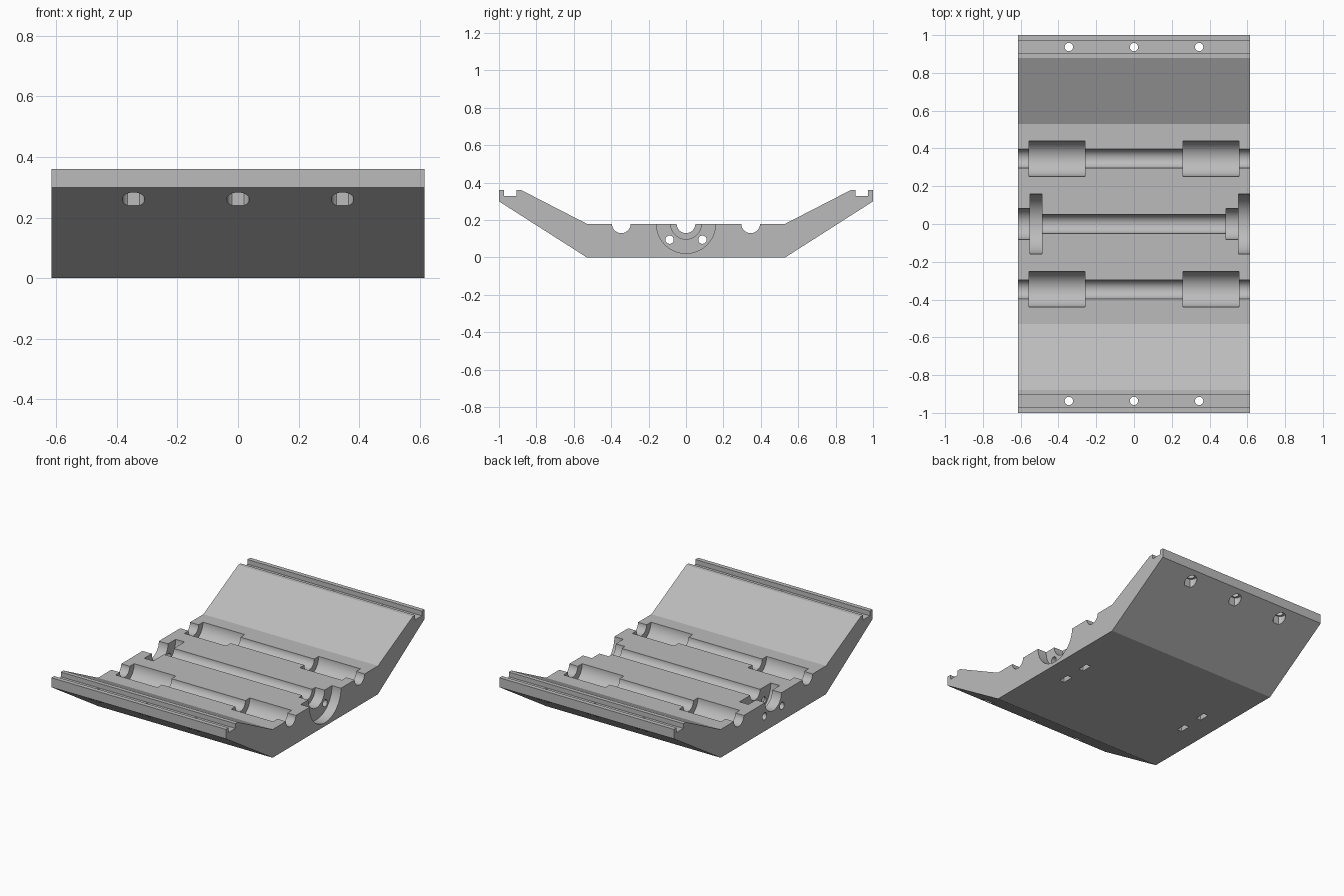
import bpy, bmesh, math
from mathutils import Matrix

cube = bpy.data.objects.get("Cube")
if cube:
    bpy.data.objects.remove(cube, do_unlink=True)

HALF = 0.615     # half width along x
TOP = 0.18       # height of the flat bed, and of every shaft axis
OUT = 0.1        # how far cutters overshoot the body

grey = bpy.data.materials.new("plain grey")
grey.use_nodes = True
grey.diffuse_color = (0.5, 0.5, 0.5, 1)
grey.node_tree.nodes["Principled BSDF"].inputs["Base Color"].default_value = (0.5, 0.5, 0.5, 1)


def prism(name, outline, depth):
    """Extrude a closed outline of 3D points along a vector."""
    bm = bmesh.new()
    face = bm.faces.new([bm.verts.new(p) for p in outline])
    new = bmesh.ops.extrude_face_region(bm, geom=[face])["geom"]
    bmesh.ops.translate(bm, vec=depth, verts=[v for v in new if isinstance(v, bmesh.types.BMVert)])
    bmesh.ops.recalc_face_normals(bm, faces=bm.faces)
    mesh = bpy.data.meshes.new(name)
    bm.to_mesh(mesh)
    bm.free()
    obj = bpy.data.objects.new(name, mesh)
    bpy.context.collection.objects.link(obj)
    return obj


def circle(radius, n=64):
    return [(radius * math.cos(math.tau * (i + 0.5) / n),
             radius * math.sin(math.tau * (i + 0.5) / n)) for i in range(n)]


cutters = []


def bore(x0, x1, y, radius, z=TOP):
    """Round cut along x."""
    cutters.append(prism("bore_cutter", [(x0, y + a, z + b) for a, b in circle(radius)],
                         (x1 - x0, 0, 0)))


# Body: bent tray section with a grooved lip on both long edges
side = [(0.53, 0), (1, 0.30), (1, 0.36), (0.972, 0.36), (0.972, 0.33),
        (0.905, 0.33), (0.905, 0.36), (0.88, 0.36), (0.53, TOP)]
section = side + [(-y, z) for y, z in reversed(side)]
body = prism("roller_tray", [(-HALF, y, z) for y, z in section], (2 * HALF, 0, 0))
body.data.materials.append(grey)

# Outer shaft channels with wide bearing seats
for y in (-0.346, 0.346):
    bore(-HALF - OUT, HALF + OUT, y, 0.05)
    for x in (-0.555, 0.26):
        bore(x, x + 0.295, y, 0.094)

# Middle shaft channel with stepped flange seats
bore(-HALF - OUT, HALF + OUT, 0, 0.05)
bore(-HALF - OUT, -0.52, 0, 0.082)
bore(-0.55, -0.487, 0, 0.158)
bore(0.487, 0.58, 0, 0.082)
bore(0.552, HALF + OUT, 0, 0.158)

# Flange bolt holes, and nut slots opening on the underside
for y in (-0.088, 0.088):
    bore(-HALF - OUT, HALF + OUT, y, 0.022, 0.095)
    for x in (-0.457, 0.457):
        w, d = 0.017, 0.035
        cutters.append(prism("slot_cutter", [(x - w, y - d, -OUT), (x + w, y - d, -OUT),
                                             (x + w, y + d, -OUT), (x - w, y + d, -OUT)],
                             (0, 0, OUT + 0.13)))

# Lip screw holes with counterbores from below
for s in (-1, 1):
    for x in (-0.345, 0, 0.345):
        cutters.append(prism("screw_cutter", [(x + a, s * (0.937 + b), 0) for a, b in circle(0.022, 32)],
                             (0, 0, 0.5)))
        cutters.append(prism("counterbore_cutter",
                             [(x + a, s * (0.937 + b), 0) for a, b in circle(0.037, 48) if b > -0.031],
                             (0, 0, 0.295)))

# Cut, bake the result and drop the cutters
for cutter in cutters:
    cutter.hide_render = True
    mod = body.modifiers.new("cut", "BOOLEAN")
    mod.operation, mod.solver, mod.object = "DIFFERENCE", "EXACT", cutter
graph = bpy.context.evaluated_depsgraph_get()
baked = bpy.data.meshes.new_from_object(body.evaluated_get(graph))
body.modifiers.clear()
body.data = baked
for cutter in cutters:
    bpy.data.objects.remove(cutter, do_unlink=True)
baked.materials.clear()
baked.materials.append(grey)
for poly in baked.polygons:
    poly.material_index = 0

bpy.ops.object.select_all(action="DESELECT")
body.select_set(True)
bpy.context.view_layer.objects.active = body
bpy.ops.object.shade_smooth_by_angle(angle=math.radians(20))
